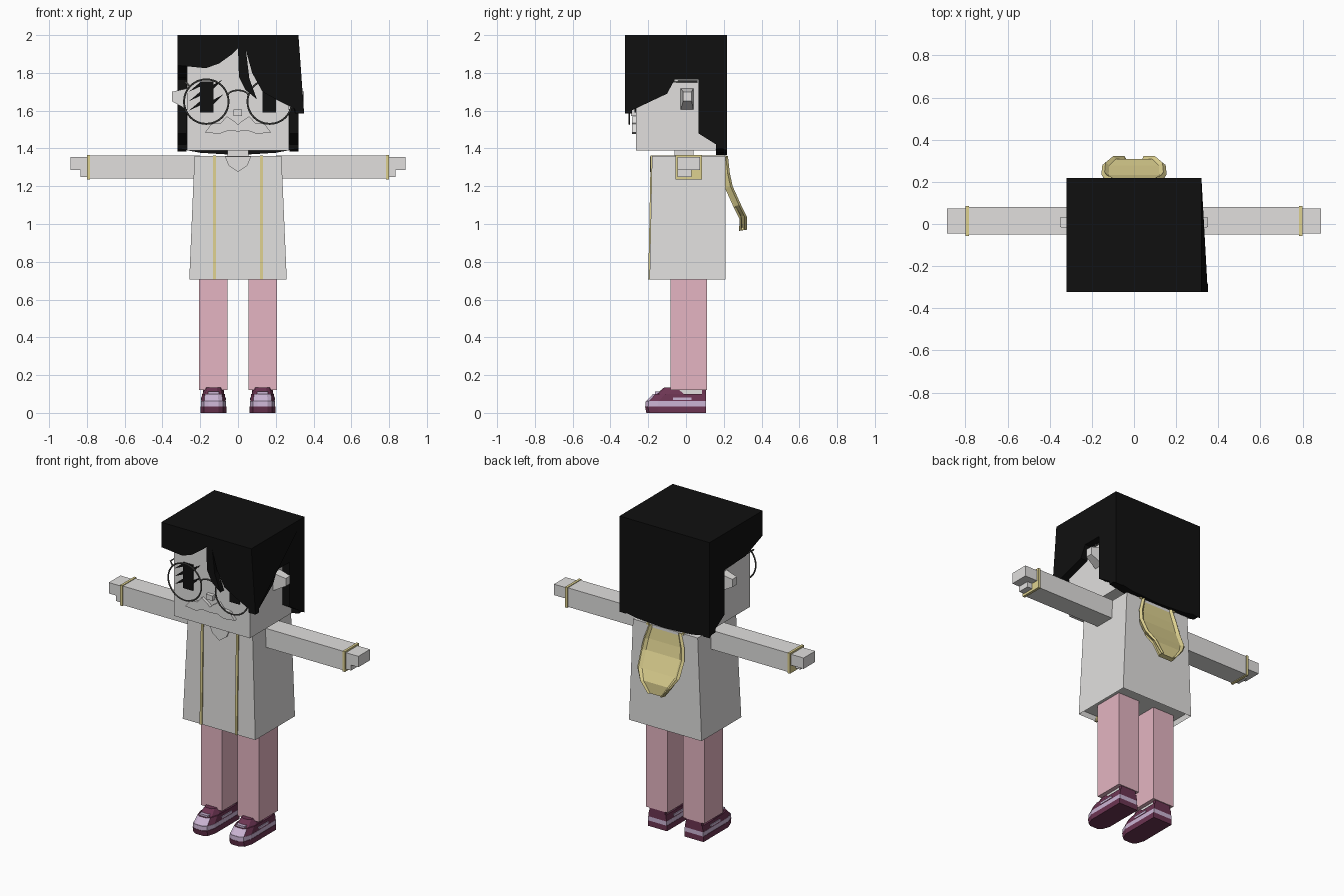
import bpy, bmesh, math
from mathutils import Vector

old = bpy.data.objects.get("Cube")
if old:
    bpy.data.objects.remove(old, do_unlink=True)


def material(name, r, g, b):
    m = bpy.data.materials.new(name)
    m.use_nodes = True
    m.diffuse_color = (r, g, b, 1)
    m.node_tree.nodes["Principled BSDF"].inputs["Base Color"].default_value = (r, g, b, 1)
    return m


GREY = material("pale grey", .75, .74, .73)
BLACK = material("hair black", .005, .005, .005)
PINK = material("trouser pink", .78, .46, .54)
GOLD = material("trim gold", .73, .64, .28)
WIRE = material("wire grey", .09, .09, .085)
PLUM = material("shoe plum", .15, .035, .085)
LILAC = material("shoe lilac", .6, .46, .66)


def finish(name, bm, *mats):
    bmesh.ops.recalc_face_normals(bm, faces=bm.faces)
    me = bpy.data.meshes.new(name)
    bm.to_mesh(me)
    bm.free()
    for m in mats:
        me.materials.append(m)
    ob = bpy.data.objects.new(name, me)
    bpy.context.scene.collection.objects.link(ob)
    return ob


def loft(name, low, high, *mats, rule=None):
    """Solid between two matching rings of 3D points."""
    bm = bmesh.new()
    a = [bm.verts.new(p) for p in low]
    b = [bm.verts.new(p) for p in high]
    n = len(a)
    bm.faces.new(a)
    bm.faces.new(b)
    for i in range(n):
        bm.faces.new((a[i], a[(i + 1) % n], b[(i + 1) % n], b[i]))
    if rule:
        for f in bm.faces:
            f.material_index = rule(f.calc_center_median())
    return finish(name, bm, *mats)


def prism(name, pts, axis, start, end, mat):
    """Extrude a 2D outline along x (pts are y, z) or y (pts are x, z)."""
    def at(d):
        return [(d, u, v) if axis == "x" else (u, d, v) for u, v in pts]
    return loft(name, at(start), at(end), mat)


def rect(x0, x1, y0, y1, z):
    return [(x0, y0, z), (x1, y0, z), (x1, y1, z), (x0, y1, z)]


def box(name, x, y, z, mat):
    return loft(name, rect(*x, *y, z[0]), rect(*x, *y, z[1]), mat)


def tube(name, pts, radius, mat):
    cu = bpy.data.curves.new(name, "CURVE")
    cu.dimensions = "3D"
    cu.bevel_depth = radius
    cu.bevel_resolution = 1
    sp = cu.splines.new("POLY")
    sp.points.add(len(pts) - 1)
    for p, co in zip(sp.points, pts):
        p.co = (*co, 1)
    cu.materials.append(mat)
    ob = bpy.data.objects.new(name, cu)
    bpy.context.scene.collection.objects.link(ob)


# Head and neck
box("head", (-.27, .27), (-.265, .17), (1.39, 1.96), GREY)
box("neck", (-.055, .055), (-.06, .04), (1.34, 1.40), GREY)

# Hair: a cap of slabs around the head, with a long lock on the left
box("hair_top", (-.32, .32), (-.322, .218), (1.94, 2), BLACK)
prism("hair_back", [(-.32, 2), (-.32, 1.4), (-.2, 1.377), (0, 1.365), (.2, 1.377),
                    (.32, 1.4), (.32, 2)], "y", .16, .218, BLACK)
fringe = [(-.32, 2), (-.32, 1.84), (-.17, 1.825), (-.1, 1.85), (-.03, 1.9), (0, 1.93),
          (.005, 1.78), (.04, 1.71), (.1, 1.66), (.06, 1.77), (.042, 1.92), (.075, 1.8),
          (.13, 1.7), (.21, 1.655), (.35, 1.585), (.325, 1.78), (.32, 2)]
prism("hair_fringe", fringe, "y", -.322, -.285, BLACK)
tail = [(.065, 1.48), (.218, 1.385), (.218, 2)]
prism("hair_right_side", [(-.322, 2), (-.322, 1.84), (-.15, 1.775), (.065, 1.765)] + tail,
      "x", -.32, -.272, BLACK)
side = prism("hair_left_side", [(-.322, 2), (-.322, 1.585), (-.1, 1.69), (-.06, 1.765),
                                (.065, 1.765)] + tail, "x", .272, .32, BLACK)
for v in side.data.vertices:
    if v.co.z < 1.6 and v.co.y < -.3:
        v.co.x += .03

# Face
for s, label in ((-1, "right"), (1, "left")):
    box(label + "_eye", (s * .165 - .035, s * .165 + .035), (-.272, -.26), (1.59, 1.755), BLACK)
    loft(label + "_ear", [(s * .26, y, z) for y, z in ((-.03, 1.6), (.04, 1.6), (.04, 1.72), (-.03, 1.72))],
         [(s * .35, y, z) for y, z in ((-.015, 1.65), (.03, 1.65), (.03, 1.7), (-.015, 1.7))], GREY)
    bpy.ops.mesh.primitive_torus_add(location=(s * .168, -.3, 1.648), rotation=(math.pi / 2, 0, 0),
                                     major_radius=.118, minor_radius=.005,
                                     major_segments=32, minor_segments=6)
    rim = bpy.context.object
    rim.name = label + "_lens_rim"
    rim.data.materials.append(WIRE)
    bpy.ops.object.shade_smooth_by_angle()
    tube(label + "_temple", [(s * .255, -.3, 1.73), (s * .277, -.29, 1.75), (s * .277, .06, 1.755)],
         .005, WIRE)
tube("glasses_bridge", [(.055 * math.cos(a), -.3, 1.68 + .028 * math.sin(a))
                        for a in (math.pi * i / 8 for i in range(9))], .005, WIRE)
for i in range(3):
    z = 1.6 + .05 * i
    prism("lash", [(-.26, z), (-.195, z + .03), (-.195, z + .055)], "y", -.272, -.264, BLACK)
for z in (1.65, 1.73):
    prism("inner_lash", [(-.135, z - .02), (-.135, z + .005), (-.08, z + .035)], "y", -.272, -.264, BLACK)
box("nose", (-.025, .022), (-.29, -.26), (1.573, 1.605), GREY)
half = [(.02, 1.545), (.06, 1.57), (.09, 1.535), (.14, 1.53), (.175, 1.485), (.1, 1.477), (.05, 1.495)]
prism("moustache", [(0, 1.525)] + half + [(0, 1.49)] + [(-x, z) for x, z in reversed(half)],
      "y", -.285, -.26, GREY)

# Coat: tapered block with a shallow hollow hem
coat = loft("coat", rect(-.258, .258, -.193, .21, .705), rect(-.23, .23, -.18, .21, 1.36), GREY)
bm = bmesh.new()
bm.from_mesh(coat.data)
bm.faces.ensure_lookup_table()
hem = min(bm.faces, key=lambda f: f.calc_center_median().z)
bmesh.ops.inset_individual(bm, faces=[hem], thickness=.012)
bmesh.ops.translate(bm, verts=hem.verts, vec=(0, 0, .03))
bm.to_mesh(coat.data)
bm.free()
prism("shirt_collar", [(-.07, 1.358), (-.05, 1.31), (0, 1.275), (.05, 1.31), (.07, 1.358)],
      "y", -.19, -.18, GREY)

for s, label in ((-1, "right"), (1, "left")):
    # Coat trim down the front and over the shoulder
    x0, x1 = s * .125 - .008, s * .125 + .008
    loft(label + "_front_trim", rect(x0, x1, -.2, -.185, .705), rect(x0, x1, -.187, -.172, 1.362), GOLD)
    box(label + "_shoulder_trim", (x0, x1), (-.187, .215), (1.352, 1.363), GOLD)
    # Arm, cuff and hand
    box(label + "_sleeve", (s * .2, s * .795), (-.05, .08), (1.24, 1.362), GREY)
    box(label + "_cuff", (s * .783, s * .799), (-.056, .086), (1.235, 1.366), GOLD)
    box(label + "_fingers", (s * .79, s * .887), (-.045, .073), (1.285, 1.355), GREY)
    box(label + "_thumb", (s * .79, s * .835), (-.045, .03), (1.25, 1.3), GREY)
    # Leg
    box(label + "_leg", (s * .055, s * .207), (-.082, .11), (.122, .74), PINK)

    # Shoe built from stacked footprints
    def foot(z, front, w=.068, back=.105):
        half = [(w, back), (w, front + .065), (w * .75, front + .015), (w * .4, front)]
        ring = half + [(-x, y) for x, y in reversed(half)]
        return [(s * .13 + x, y, z) for x, y in ring]

    loft(label + "_sole", foot(0, -.21), foot(.035, -.217), PLUM)
    loft(label + "_midsole", foot(.035, -.215, .066), foot(.062, -.213, .066), LILAC)
    loft(label + "_upper", foot(.062, -.21, .065), foot(.1, -.175, .06), PLUM, LILAC,
         rule=lambda c: int(c.y < -.16))
    loft(label + "_tongue", foot(.098, -.16, .058, -.01), foot(.135, -.115, .045, -.05), PLUM)
    box(label + "_lace_panel", (s * .13 - .03, s * .13 + .03), (-.165, -.12), (.09, .112), LILAC)
    box(label + "_side_panel", (s * .13 - .067, s * .13 + .067), (-.07, .03), (.068, .082), LILAC)
    box(label + "_ankle_lining", (s * .13 - .05, s * .13 + .05), (-.05, .09), (.095, .126), GREY)
    box(label + "_heel_tab", (s * .13 - .055, s * .13 + .055), (.085, .105), (.09, .122), PLUM)

# Hood hanging on the back: rows of height, depth and half width
rows = [(1.36, .222, .115), (1.27, .232, .145), (1.2, .247, .155), (1.1, .292, .15),
        (1.04, .322, .11), (.97, .322, .05)]
columns = [(-1, -.012), (-.9, 0), (-.78, -.014), (.78, -.014), (.9, 0), (1, -.012)]
bm = bmesh.new()
grid = [[bm.verts.new((w * k, y + d, z)) for k, d in columns] for z, y, w in rows]
for upper, lower in zip(grid, grid[1:]):
    for i in range(len(columns) - 1):
        bm.faces.new((upper[i], lower[i], lower[i + 1], upper[i + 1]))
hood = finish("hood", bm, GOLD)
if hood.data.polygons[0].normal.y < 0:
    hood.data.flip_normals()
thick = hood.modifiers.new("thickness", "SOLIDIFY")
thick.thickness = .03
thick.offset = -1
